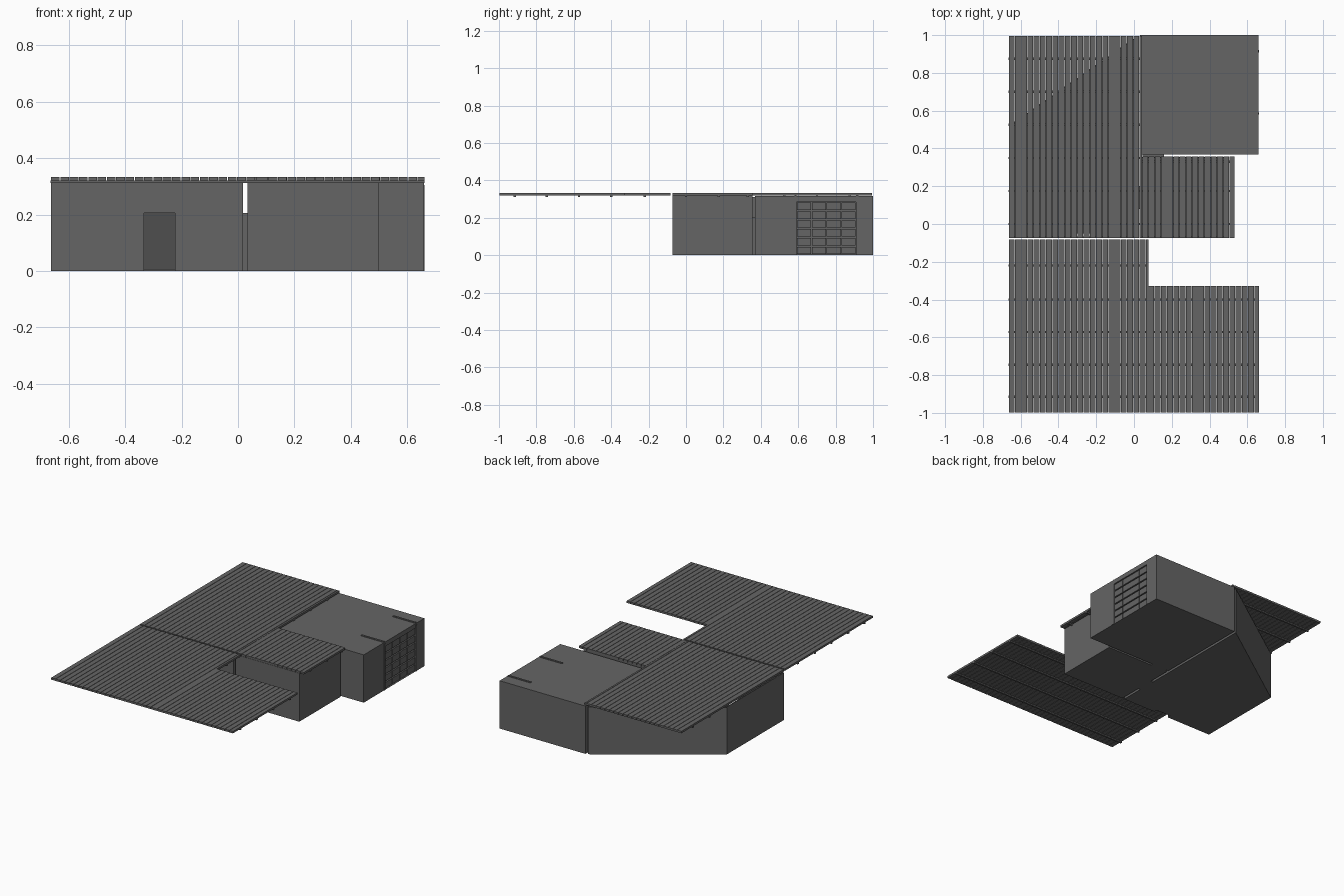
import bpy, bmesh

if "Cube" in bpy.data.objects:
    bpy.data.objects.remove(bpy.data.objects["Cube"])

grey = bpy.data.materials.new("dark_grey")
grey.diffuse_color = (0.13, 0.13, 0.13, 1)
grey.use_nodes = True
grey.node_tree.nodes["Principled BSDF"].inputs["Base Color"].default_value = grey.diffuse_color


def new_object(name, bm):
    bmesh.ops.recalc_face_normals(bm, faces=bm.faces)
    mesh = bpy.data.meshes.new(name)
    bm.to_mesh(mesh)
    bm.free()
    mesh.materials.append(grey)
    obj = bpy.data.objects.new(name, mesh)
    bpy.context.collection.objects.link(obj)
    return obj


def add_box(bm, x0, x1, y0, y1, z0, z1):
    vs = bmesh.ops.create_cube(bm, size=1)["verts"]
    bmesh.ops.scale(bm, vec=(x1 - x0, y1 - y0, z1 - z0), verts=vs)
    bmesh.ops.translate(bm, vec=((x0 + x1) / 2, (y0 + y1) / 2, (z0 + z1) / 2), verts=vs)


def boxes(name, items):
    bm = bmesh.new()
    for b in items:
        add_box(bm, *b)
    return new_object(name, bm)


def room(name, outline, height, wall):
    """Open-topped room: floor and walls from an outline, thickened inwards."""
    bm = bmesh.new()
    base = bm.faces.new([bm.verts.new((x, y, 0)) for x, y in outline])
    res = bmesh.ops.extrude_face_region(bm, geom=[base], use_keep_orig=True)
    top = [v for v in res["geom"] if isinstance(v, bmesh.types.BMVert)]
    bmesh.ops.translate(bm, vec=(0, 0, height), verts=top)
    lids = [f for f in bm.faces if f.calc_center_median().z > height - 1e-4]
    bmesh.ops.delete(bm, geom=lids, context="FACES")
    obj = new_object(name, bm)
    # make sure the floor faces down, so the shell thickens inwards
    floor = min(obj.data.polygons, key=lambda p: p.center.z)
    if floor.normal.z > 0:
        obj.data.flip_normals()
    mod = obj.modifiers.new("walls", "SOLIDIFY")
    mod.thickness = wall
    mod.offset = -1
    mod.use_even_offset = True
    return obj


def cut(obj, name, box):
    cutter = boxes(name, [box])
    cutter.hide_render = True
    cutter.hide_set(True)
    mod = obj.modifiers.new(name, "BOOLEAN")
    mod.operation = "DIFFERENCE"
    mod.solver = "EXACT"
    mod.object = cutter


PITCH, GAP = 0.033, 0.0025
SLAT_Z0, TOP = 0.32, 0.333
WALL_Z = 0.312


def slat_roof(name, x0, x1, y0, y1, beam_ys):
    """Decking along y resting on narrow cross beams."""
    slats, x = [], x0
    while x < x1 - 0.004:
        slats.append((x, min(x + PITCH - GAP, x1), y0, y1, SLAT_Z0, TOP))
        x += PITCH
    boxes(name + "_slats", slats)
    boxes(name + "_beams",
          [(x0 - 0.002, x1, y - 0.006, y + 0.006, WALL_Z, SLAT_Z0) for y in beam_ys])


# Slatted roofs and front canopy
front_beams = [-0.915, -0.745, -0.572, -0.40, -0.22]
slat_roof("main_roof", -0.663, 0.042, -0.073, 0.995, [0.0, 0.175, 0.35, 0.525, 0.70, 0.875])
slat_roof("canopy_left", -0.663, 0.076, -0.998, -0.082, front_beams)
slat_roof("canopy_right", 0.076, 0.662, -0.998, -0.328, front_beams[:4])
slat_roof("side_roof", 0.044, 0.531, -0.073, 0.358, [0.0, 0.175, 0.33])

# Main room with a slanted back corner and an open doorway
main = room("main_room",
            [(-0.663, -0.073), (0.017, -0.073), (0.017, 0.995), (-0.663, 0.52)],
            WALL_Z, 0.006)
cut(main, "doorway_cutter", (-0.333, -0.223, -0.1, -0.05, -0.01, 0.205))

# Side room
room("side_room", [(0.033, -0.073), (0.498, -0.073), (0.498, 0.355), (0.033, 0.355)],
     0.319, 0.006)

# Low links between the rooms
boxes("room_links", [(0.015, 0.035, 0.08, 0.20, 0, 0.205),
                     (0.045, 0.16, 0.353, 0.372, 0, 0.205)])

# Garage block with a shallow door recess
DY0, DY1, DZ1 = 0.592, 0.908, 0.285
garage = boxes("garage", [(0.033, 0.659, 0.368, 1.0, 0, 0.315)])
cut(garage, "garage_door_cutter", (0.644, 0.70, DY0, DY1, 0.002, DZ1))

# Garage door panels
rows, cols = 6, 4
ph, pw = DZ1 / rows, (DY1 - DY0) / cols
boxes("garage_door_panels",
      [(0.642, 0.654, DY0 + c * pw + 0.0015, DY0 + (c + 1) * pw - 0.0015,
        max(r * ph, 0.002) + 0.004, (r + 1) * ph - 0.004)
       for r in range(rows) for c in range(cols)])

# Garage door tracks: a rail across the top and a post at each side
tracks = []
for y in (0.585, 0.915):
    tracks.append((0.49, 0.655, y - 0.006, y + 0.006, 0.30, 0.320))
    tracks.append((0.645, 0.662, y - 0.006, y + 0.006, 0.0, 0.305))
boxes("garage_door_tracks", tracks)
